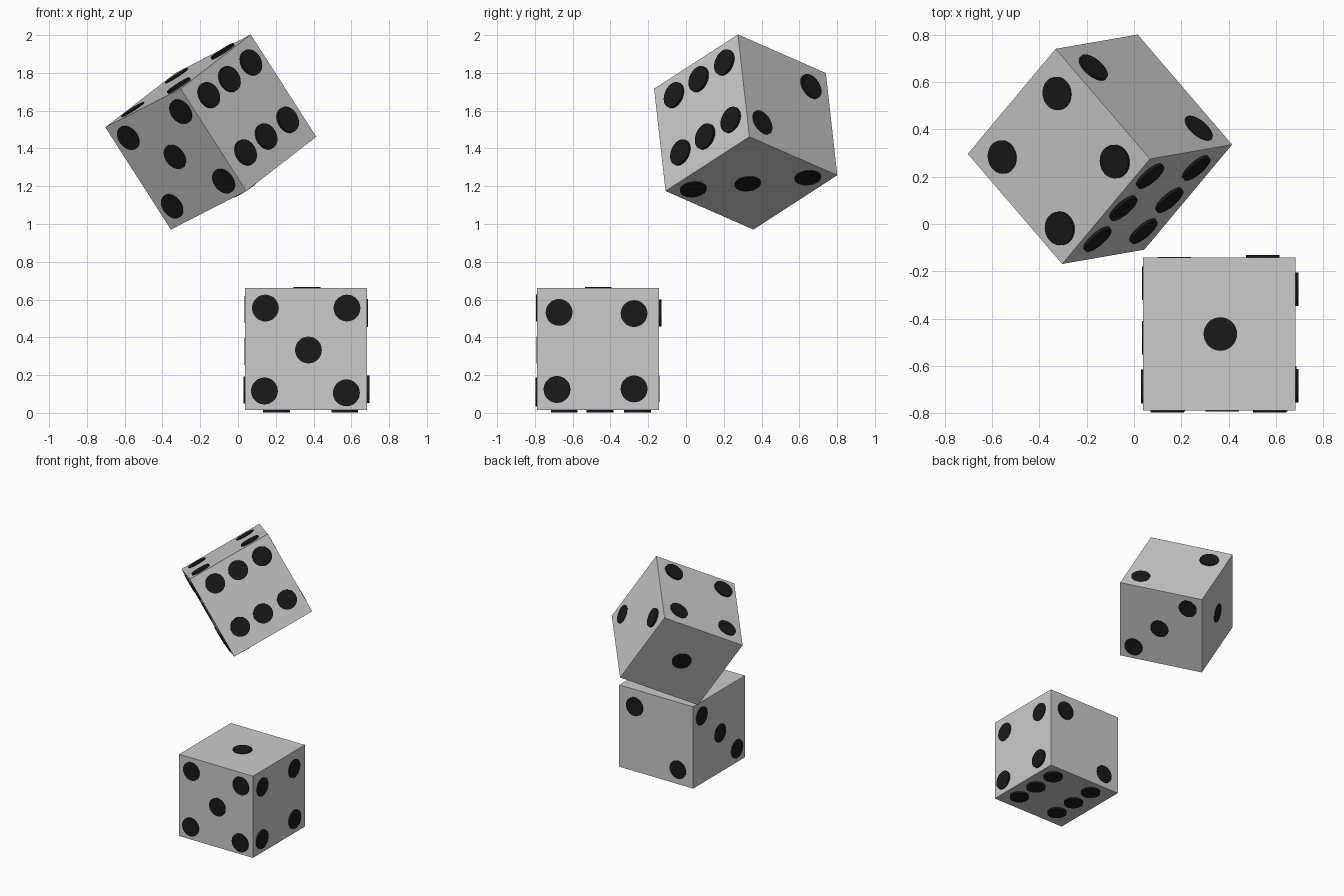
import bpy, bmesh
from mathutils import Matrix, Vector

if "Cube" in bpy.data.objects:
    bpy.data.objects.remove(bpy.data.objects["Cube"])

SIDE = 0.646
HALF = SIDE / 2
PIP_R = 0.071

# Pips per face: (normal, first axis, second axis, [(a, b, height above face)])
X, Y, Z = Vector((1, 0, 0)), Vector((0, 1, 0)), Vector((0, 0, 1))
FACES = [
    (Z, X, Y, [(0.005, 0, 0.005)]),
    (Y, X, Z, [(0.185, 0.19, 0.012), (-0.19, -0.21, 0.003)]),
    (-X, Y, Z, [(0.215, 0.21, 0.003), (-0.015, -0.013, 0.003), (-0.222, -0.216, 0.007)]),
    (X, Y, Z, [(-0.207, 0.194, 0.005), (0.19, 0.188, 0.005),
               (-0.218, -0.214, 0.013), (0.19, -0.211, 0.013)]),
    (-Y, X, Z, [(-0.215, 0.217, 0.005), (0.217, 0.217, 0.005), (0.013, -0.005, 0.004),
                (-0.22, -0.222, 0.009), (0.214, -0.232, 0.009)]),
    (-Z, X, Y, [(a, b, 0.013) for a in (-0.157, 0.205) for b in (-0.18, 0.01, 0.208)]),
]

black = bpy.data.materials.new("pip_black")
black.diffuse_color = (0.01, 0.01, 0.01, 1)
black.use_nodes = True
black.node_tree.nodes["Principled BSDF"].inputs["Base Color"].default_value = black.diffuse_color


def make_object(name, bm, placement, material=None):
    mesh = bpy.data.meshes.new(name)
    bm.to_mesh(mesh)
    bm.free()
    if material:
        mesh.materials.append(material)
    obj = bpy.data.objects.new(name, mesh)
    obj.matrix_world = placement
    bpy.context.collection.objects.link(obj)


def make_die(name, placement):
    # Cube body
    bm = bmesh.new()
    bmesh.ops.create_cube(bm, size=SIDE)
    make_object(name + "_body", bm, placement)

    # Thin round pips, slightly sunk into each face
    bm = bmesh.new()
    sunk = 0.006
    for normal, u, v, pips in FACES:
        turn = normal.to_track_quat('Z', 'Y').to_matrix().to_4x4()
        for a, b, height in pips:
            centre = u * a + v * b + normal * (HALF + (height - sunk) / 2)
            bmesh.ops.create_cone(bm, cap_ends=True, segments=32, radius1=PIP_R,
                                  radius2=PIP_R, depth=height + sunk,
                                  matrix=Matrix.Translation(centre) @ turn)
    make_object(name + "_pips", bm, placement, black)


# Die resting on the ground
make_die("lower_die", Matrix.Translation((0.36, -0.465, 0.338)))

# Tumbling die, oriented by its own axes
ax = Vector((-0.345, -0.06, 0.538)).normalized()
ay = Vector((0.37, 0.443, 0.287))
ay = (ay - ax * ay.dot(ax)).normalized()
az = ax.cross(ay)
tilt = Matrix((ax, ay, az)).transposed().to_4x4()
make_die("upper_die", Matrix.Translation((-0.144, 0.316, 1.487)) @ tilt)
